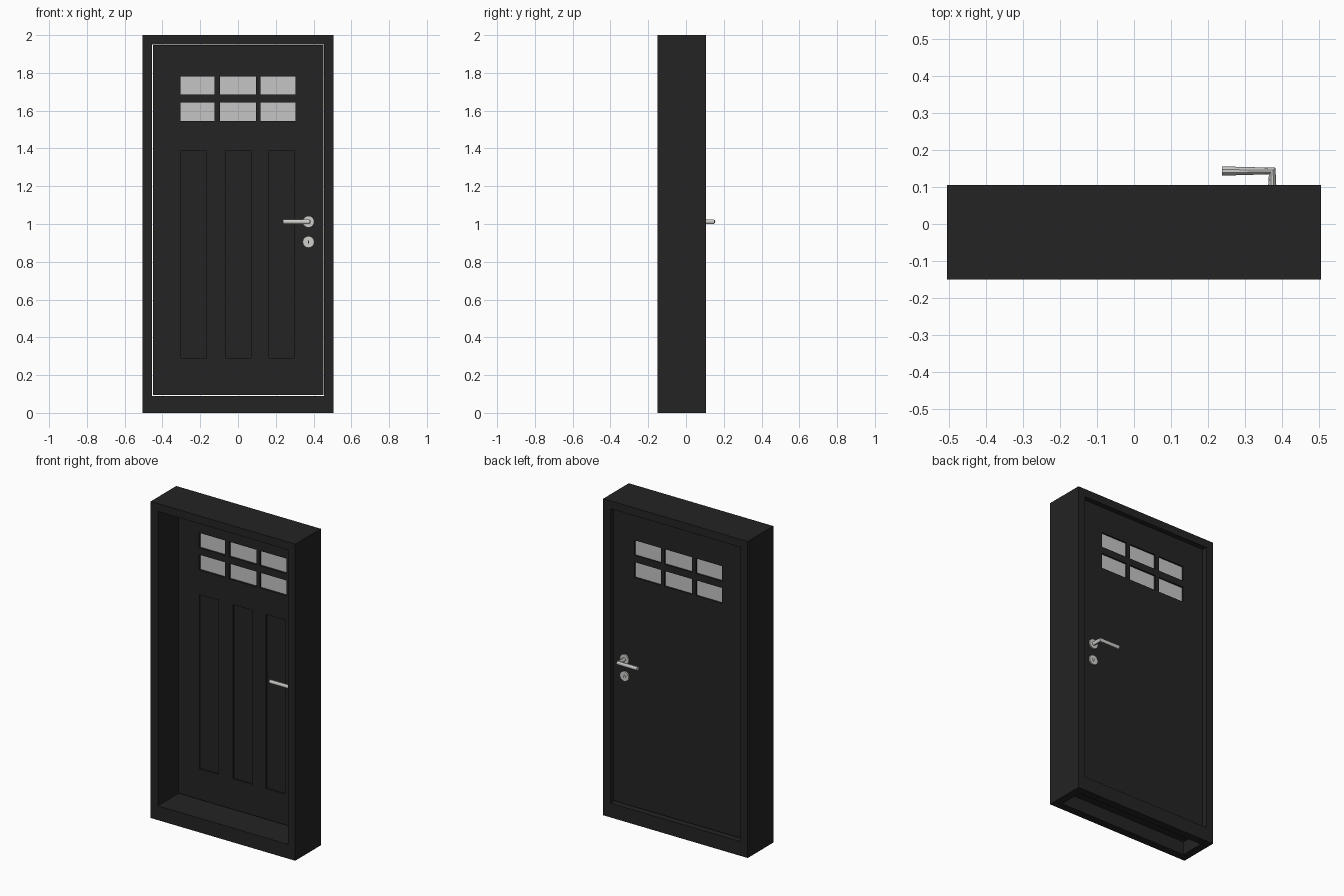
import bpy, bmesh, math
from mathutils import Matrix, Vector

if "Cube" in bpy.data.objects:
    bpy.data.objects.remove(bpy.data.objects["Cube"])


def material(name, r, g, b, a=1.0):
    m = bpy.data.materials.new(name)
    m.diffuse_color = (r, g, b, a)
    m.use_nodes = True
    m.node_tree.nodes["Principled BSDF"].inputs["Base Color"].default_value = m.diffuse_color
    return m


BLACK = material("black paint", 0.017, 0.017, 0.017)
GLASS = material("pale glass", 0.56, 0.56, 0.56, 0.8)
STEEL = material("brushed steel", 0.62, 0.62, 0.60)


def boxes(name, spans, mat):
    """One object made of boxes given as (x0, x1, y0, y1, z0, z1)."""
    bm = bmesh.new()
    for x0, x1, y0, y1, z0, z1 in spans:
        mx = Matrix.Translation(((x0 + x1) / 2, (y0 + y1) / 2, (z0 + z1) / 2))
        mx = mx @ Matrix.Diagonal((x1 - x0, y1 - y0, z1 - z0, 1))
        bmesh.ops.create_cube(bm, size=1, matrix=mx)
    return finish(name, bm, mat)


def finish(name, bm, mat):
    me = bpy.data.meshes.new(name)
    bm.to_mesh(me)
    bm.free()
    me.materials.append(mat)
    ob = bpy.data.objects.new(name, me)
    bpy.context.collection.objects.link(ob)
    return ob


def carve(ob, spans):
    """Cut box-shaped openings out of an object."""
    cutter = boxes("cutter", spans, BLACK)
    cutter.hide_render = True
    mod = ob.modifiers.new("openings", 'BOOLEAN')
    mod.operation, mod.solver, mod.object = 'DIFFERENCE', 'EXACT', cutter
    bpy.context.view_layer.objects.active = ob
    bpy.ops.object.modifier_apply(modifier=mod.name)
    bpy.data.objects.remove(cutter)


def smooth(ob):
    bpy.ops.object.select_all(action='DESELECT')
    ob.select_set(True)
    bpy.context.view_layer.objects.active = ob
    bpy.ops.object.shade_smooth_by_angle(angle=math.radians(35))


# Frame: deep surround with a doorway and a hollow underside in the sill
frame = boxes("frame", [(-.505, .505, -.15, .105, 0, 2)], BLACK)
carve(frame, [(-.455, .455, -.3, .3, .09, 1.95),
              (-.455, .455, -.10, .055, -.1, .084)])

# Door leaf: six window openings and three sunken front panels
FRONT, BACK = .047, .077
win_x = [(-.305, -.125), (-.095, .095), (.12, .305)]
win_z = [(1.545, 1.642), (1.685, 1.78)]
panel_x = [(-.303, -.168), (-.067, .068), (.163, .298)]
leaf = boxes("door_leaf", [(-.45, .453, FRONT, BACK, .096, 1.947)], BLACK)
carve(leaf, [(*x, -.1, .2, *z) for x in win_x for z in win_z]
      + [(*x, 0, FRONT + .008, .29, 1.39) for x in panel_x])

# Window panes
boxes("window_panes", [(*x, .060, .067, *z) for x in win_x for z in win_z], GLASS)


def tube(bm, a, b, r, sides=16):
    a, b = Vector(a), Vector(b)
    mx = Matrix.Translation((a + b) / 2) @ (b - a).to_track_quat('Z', 'Y').to_matrix().to_4x4()
    bmesh.ops.create_cone(bm, cap_ends=True, segments=sides, radius1=r, radius2=r,
                          depth=(b - a).length, matrix=mx)


def lever(name, face, side):
    """Round stem and mitred grip swept along an L-shaped path."""
    out = face + side * .066
    cv = bpy.data.curves.new(name, 'CURVE')
    cv.dimensions = '3D'
    cv.bevel_depth, cv.bevel_resolution, cv.use_fill_caps = .0125, 3, True
    sp = cv.splines.new('POLY')
    sp.points.add(2)
    for p, co in zip(sp.points, [(.373, face, 1.012), (.373, out, 1.012), (.237, out, 1.012)]):
        p.co = (*co, 1)
    tmp = bpy.data.objects.new("path", cv)
    bpy.context.collection.objects.link(tmp)
    bm = bmesh.new()
    bm.from_mesh(bpy.data.meshes.new_from_object(
        tmp.evaluated_get(bpy.context.evaluated_depsgraph_get())))
    bpy.data.objects.remove(tmp)
    smooth(finish(name, bm, STEEL))


# Hardware on both faces: lever, round plates and lock cylinder
for label, face, side in (("front", FRONT, -1), ("back", BACK, 1)):
    lever(label + "_lever", face, side)
    for part, z in (("lever_plate", 1.012), ("lock_plate", .905)):
        bm = bmesh.new()
        tube(bm, (.373, face, z), (.373, face + side * .008, z), .031)
        if part == "lock_plate":
            tube(bm, (.373, face, z), (.373, face + side * .012, z), .012)
        smooth(finish(label + "_" + part, bm, STEEL))
    # Keyhole slot
    y0, y1 = sorted((face + side * .011, face + side * .0125))
    boxes(label + "_keyhole", [(.371, .375, y0, y1, .897, .913)], BLACK)
